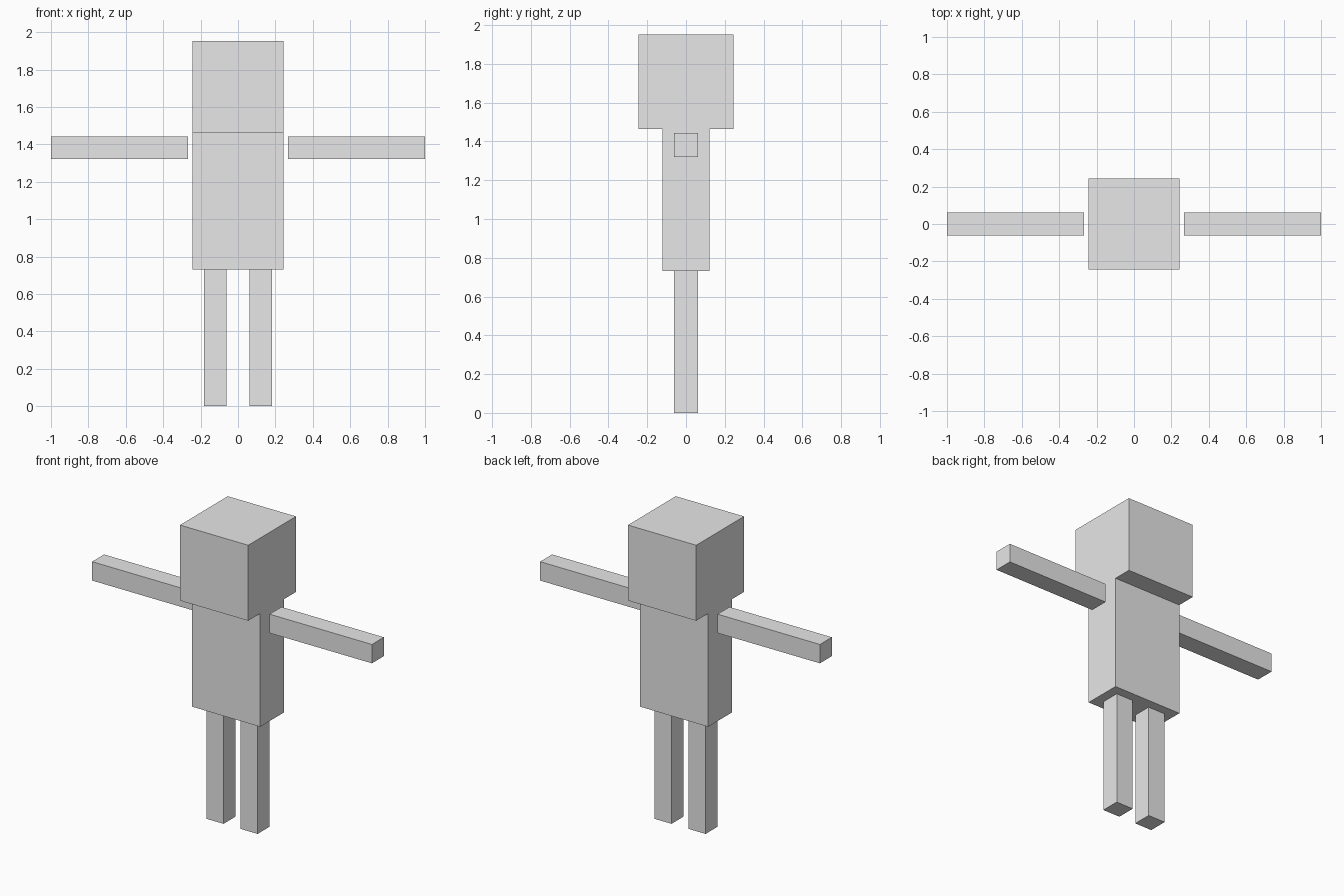
import bpy
from mathutils import Vector

cube = bpy.data.objects.get("Cube")
if cube:
    bpy.data.objects.remove(cube, do_unlink=True)

U = 2 / 16.4  # one block unit: the arm span is 16.4 blocks

# Single plain grey
grey = bpy.data.materials.new("light_grey")
grey.use_nodes = True
colour = (0.8, 0.8, 0.8, 1)
grey.diffuse_color = colour
grey.node_tree.nodes["Principled BSDF"].inputs["Base Color"].default_value = colour


def block(name, size, centre):
    """Box with size and centre given in block units."""
    bpy.ops.mesh.primitive_cube_add(size=1, location=Vector(centre) * U)
    obj = bpy.context.object
    obj.name = obj.data.name = name
    obj.scale = Vector(size) * U
    bpy.ops.object.transform_apply(location=False, rotation=False, scale=True)
    obj.data.materials.append(grey)
    return obj


# Head and body
block("head", (4, 4, 4), (0, 0, 14))
block("torso", (4, 2, 6), (0, 0, 9))

# Limbs, mirrored left and right
for side, s in (("left", 1), ("right", -1)):
    block(side + "_arm", (6, 1, 1), (5.2 * s, 0, 11.33))
    block(side + "_leg", (1, 1, 6), (s, 0, 3))
